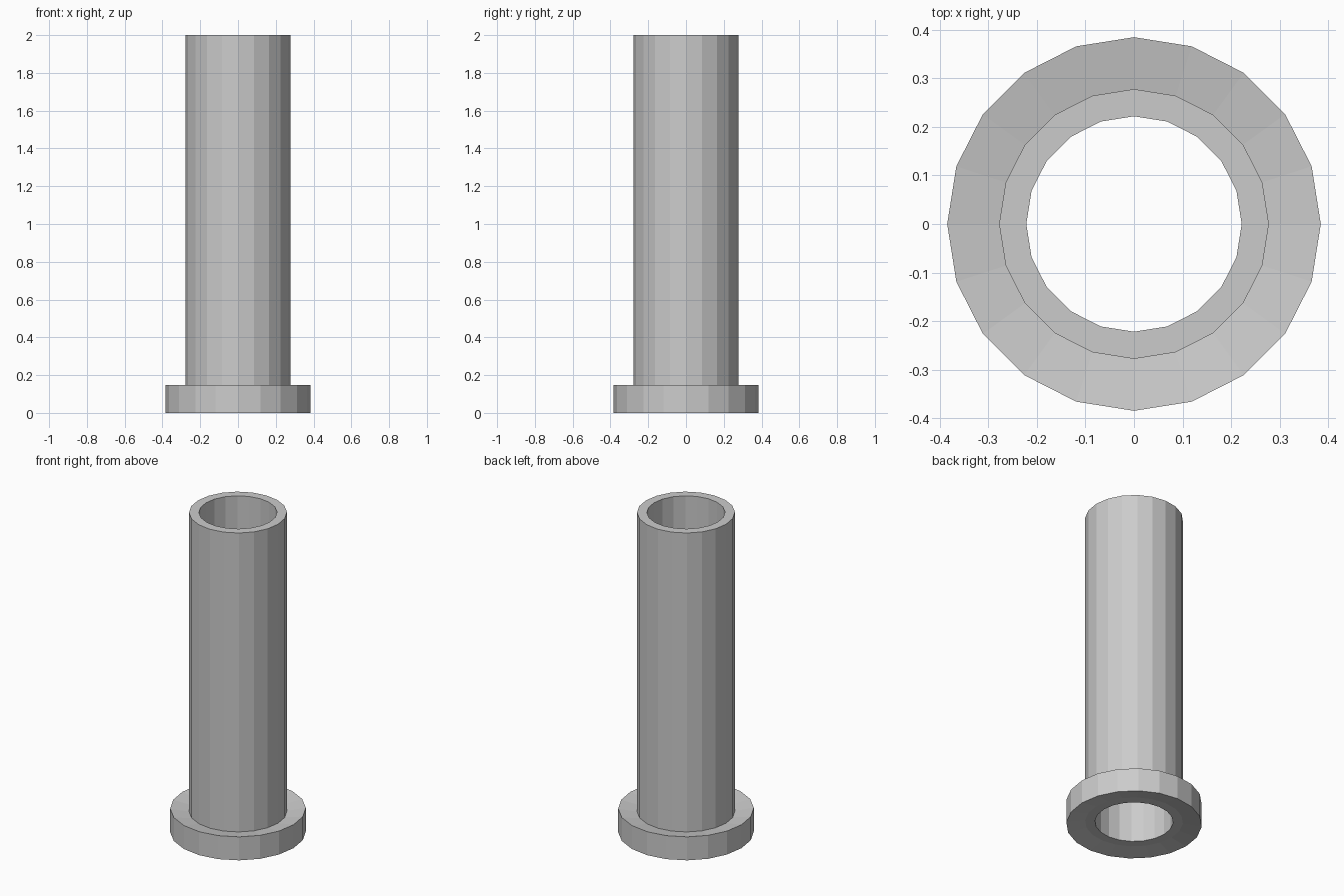
import bpy, bmesh, math

if "Cube" in bpy.data.objects:
    bpy.data.objects.remove(bpy.data.objects["Cube"])

SIDES = 20


def lathe(name, profile):
    """Revolve a closed (radius, z) profile into a flat-shaded ring body."""
    bm = bmesh.new()
    rings = []
    for i in range(SIDES):
        a = 2 * math.pi * i / SIDES
        rings.append([bm.verts.new((r * math.cos(a), r * math.sin(a), z)) for r, z in profile])
    n = len(profile)
    for i in range(SIDES):
        cur, nxt = rings[i], rings[(i + 1) % SIDES]
        for j in range(n):
            k = (j + 1) % n
            bm.faces.new((cur[j], nxt[j], nxt[k], cur[k]))
    bmesh.ops.recalc_face_normals(bm, faces=bm.faces)
    mesh = bpy.data.meshes.new(name)
    bm.to_mesh(mesh)
    bm.free()
    obj = bpy.data.objects.new(name, mesh)
    bpy.context.collection.objects.link(obj)
    return obj


# Hollow tube with a base flange, slightly dished above and below
lathe("flanged_tube", [
    (0.222, 0.018), (0.278, 0.018),   # underside of tube wall
    (0.385, 0.0), (0.385, 0.147),     # flange rim
    (0.278, 0.128),                   # flange meets tube
    (0.278, 2.0), (0.222, 2.0),       # tube mouth
])
